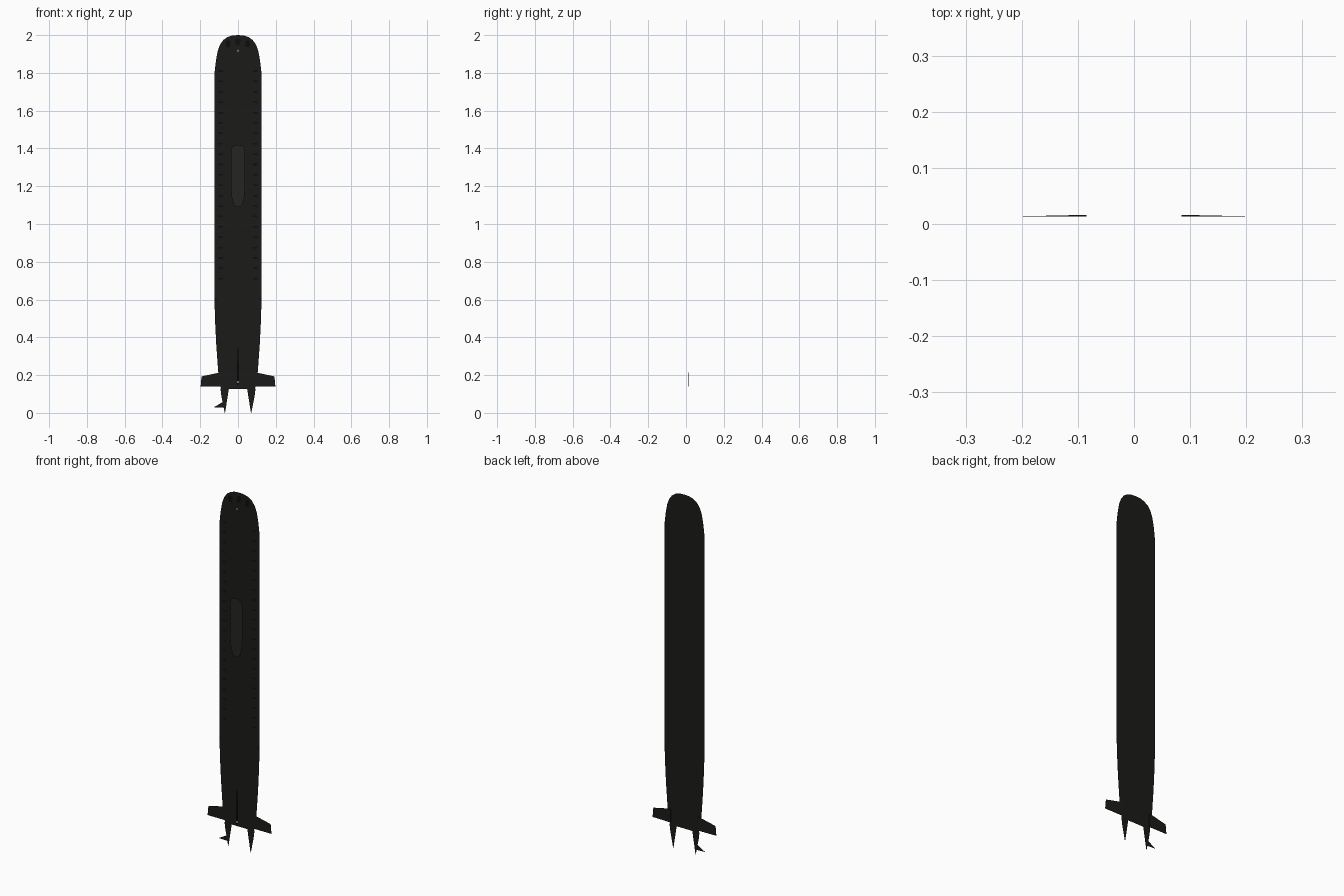
import bpy, bmesh

if "Cube" in bpy.data.objects:
    bpy.data.objects.remove(bpy.data.objects["Cube"])

def mat(name, c):
    m = bpy.data.materials.new(name)
    m.diffuse_color = (*c, 1)
    m.use_nodes = True
    m.node_tree.nodes["Principled BSDF"].inputs["Base Color"].default_value = m.diffuse_color
    return m

DARK = mat("hull_black", (.011, .011, .010))
SAIL = mat("sail_grey", (.018, .018, .015))
BLACK = mat("opening_black", (.004, .004, .005))
PALE = mat("lamp_pale", (.5, .5, .5))
HULL_Y = 0.0134

def finish(name, bm, m):
    me = bpy.data.meshes.new(name)
    bm.to_mesh(me)
    bm.free()
    me.materials.append(m)
    ob = bpy.data.objects.new(name, me)
    bpy.context.collection.objects.link(ob)
    return ob

# Flat panels facing -y, one polygon per list of (x, z) points
def sheets(name, polys, y, m):
    bm = bmesh.new()
    for p in polys:
        f = bm.faces.new([bm.verts.new((x, y, z)) for x, z in p])
        f.normal_update()
        if f.normal.y > 0:
            f.normal_flip()
    return finish(name, bm, m)

def mirrored(half):
    return half + [(-x, z) for x, z in reversed(half) if x > 1e-6]

def flip(p):
    return [(-x, z) for x, z in p]

def rect(x, z, w, h):
    return [(x-w/2, z-h/2), (x+w/2, z-h/2), (x+w/2, z+h/2), (x-w/2, z+h/2)]

# Hull silhouette: rounded bow, tapering stern
half_hull = [(0, 2.0), (.03, 1.998), (.055, 1.99), (.077, 1.975), (.095, 1.95),
             (.107, 1.918), (.116, 1.87), (.121, 1.83), (.125, 1.79), (.125, .61),
             (.121, .48), (.115, .36), (.105, .22), (.09, .127)]
sheets("hull", [mirrored(half_hull)], HULL_Y, DARK)

# Twin pointed shaft housings
spike = [(.048, .13), (.093, .13), (.088, .09), (.07, 0), (.067, 0.01)]
sheets("shaft_housings", [spike, flip(spike)], HULL_Y, DARK)

# Propeller blades beside the left shaft
sheets("propeller", [[(-.128, .03), (-.105, .043), (-.08, .058), (-.074, .028)]],
       HULL_Y, DARK)

# Tail fins: thin wedges thickest at the root
fin = [(.085, .215), (.105, .212), (.193, .193), (.198, .14), (.085, .14)]
for side, s in (("right", 1), ("left", -1)):
    bm = bmesh.new()
    front = [bm.verts.new((s*x, HULL_Y, z)) for x, z in fin]
    back = [bm.verts.new((s*x, HULL_Y + .0004 + .0025*(.198-x)/.113, z)) for x, z in fin]
    bm.faces.new(front)
    bm.faces.new(back[::-1])
    for i in range(5):
        j = (i+1) % 5
        bm.faces.new((front[i], back[i], back[j], front[j]))
    bmesh.ops.recalc_face_normals(bm, faces=bm.faces)
    finish("tail_fin_" + side, bm, DARK)

# Sail roof floating in front of the hull
half_sail = [(0, 1.418), (.02, 1.416), (.032, 1.408), (.038, 1.385), (.038, 1.19),
             (.033, 1.14), (.024, 1.105), (.012, 1.093), (0, 1.09)]
sheets("sail_roof", [mirrored(half_sail[:-1] + [(.004, 1.09)])], -.0163, SAIL)

# Bow openings and side vents
bow = [[(x-.012, z-.018), (x+.008, z-.02), (x+.013, z+.01), (x, z+.02), (x-.013, z+.012)]
       for x, z in ((-.052, 1.955), (0, 1.965), (.052, 1.955))]
sheets("bow_openings", bow, .008, BLACK)
vents = [rect(s*.092, .71 + i*.055, .024, .008) for i in range(21) for s in (-1, 1)]
vents += [rect(s*.118, .6, .01, .016) for s in (-1, 1)]
sheets("side_vents", vents, .01, BLACK)

# Upper rudder edge and marker lamps
sheets("rudder", [[(-.002, .34), (.002, .34), (.006, .2), (.006, .15), (-.006, .15), (-.006, .2)]],
       -.008, BLACK)
sheets("marker_lamps", [rect(0, 1.917, .011, .012), rect(0, .163, .011, .012)], -.009, PALE)
